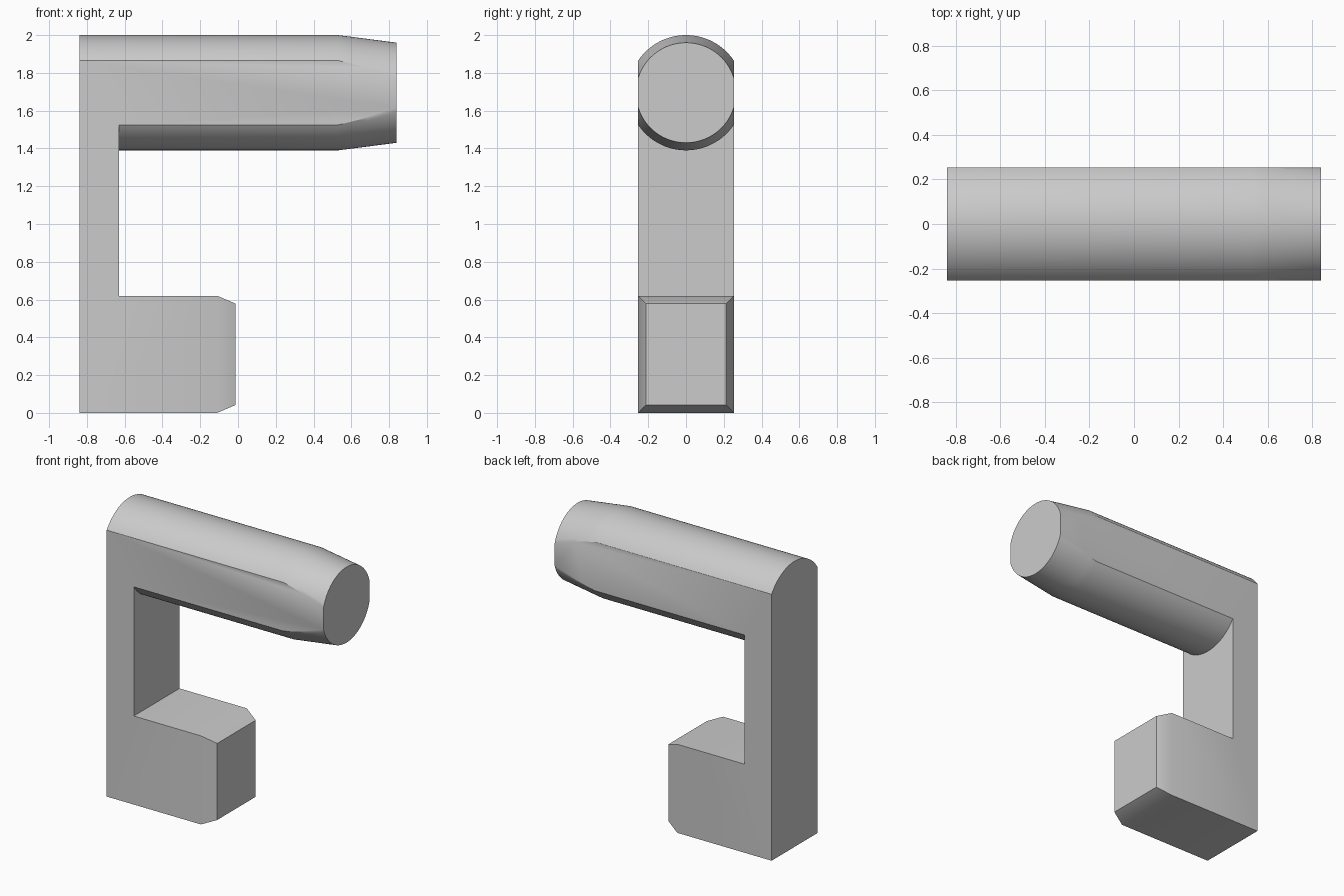
import bpy, bmesh, math

if "Cube" in bpy.data.objects:
    bpy.data.objects.remove(bpy.data.objects["Cube"])

HALF = 0.253      # half thickness of the whole handle
AXIS = 1.695      # height of the arm's centre line
BACK = -0.84

grey = bpy.data.materials.new("plain grey")
grey.use_nodes = True
grey.diffuse_color = (0.6, 0.6, 0.6, 1)
grey.node_tree.nodes["Principled BSDF"].inputs["Base Color"].default_value = (0.6, 0.6, 0.6, 1)


def loft(name, sections):
    """Skin a list of (x, [(y, z), ...]) sections and cap both ends."""
    bm = bmesh.new()
    rings = [[bm.verts.new((x, y, z)) for y, z in pts] for x, pts in sections]
    n = len(rings[0])
    for a, b in zip(rings, rings[1:]):
        for i in range(n):
            j = (i + 1) % n
            bm.faces.new((a[i], a[j], b[j], b[i]))
    bm.faces.new(rings[0])
    bm.faces.new(rings[-1])
    bmesh.ops.recalc_face_normals(bm, faces=bm.faces)
    mesh = bpy.data.meshes.new(name)
    bm.to_mesh(mesh)
    bm.free()
    mesh.materials.append(grey)
    ob = bpy.data.objects.new(name, mesh)
    bpy.context.collection.objects.link(ob)
    return ob


def rect(half, low, high):
    return [(-half, low), (half, low), (half, high), (-half, high)]


def flat_circle(r, steps=32):
    """Circle with its two sides sliced off flat."""
    start = math.acos(HALF / r)
    arc = [start + (math.pi - 2 * start) * i / steps for i in range(steps + 1)]
    angles = arc + [a + math.pi for a in arc]
    return [(r * math.cos(a), AXIS + r * math.sin(a)) for a in angles]


# Round arm with flat sides and a tapering tip
sections = [(BACK, flat_circle(0.305))]
for i in range(7):
    t = i / 6
    sections.append((0.53 + 0.31 * t, flat_circle(0.305 - 0.04 * t)))
handle = loft("handle", sections)

# Upright post and chamfered foot block
post = loft("post", [(BACK, rect(HALF, 0.62, AXIS)), (-0.63, rect(HALF, 0.62, AXIS))])
foot = loft("foot", [(BACK, rect(HALF, 0, 0.62)), (-0.11, rect(HALF, 0, 0.62)),
                     (-0.012, rect(HALF - 0.04, 0.042, 0.578))])

# Join the parts into one solid
bpy.ops.object.select_all(action='DESELECT')
bpy.context.view_layer.objects.active = handle
handle.select_set(True)
for part in (post, foot):
    mod = handle.modifiers.new("join", 'BOOLEAN')
    mod.operation = 'UNION'
    mod.solver = 'EXACT'
    mod.object = part
    bpy.ops.object.modifier_apply(modifier=mod.name)
    bpy.data.objects.remove(part)

# Merge the coplanar seams, then shade
bm = bmesh.new()
bm.from_mesh(handle.data)
bmesh.ops.remove_doubles(bm, verts=bm.verts, dist=0.0005)
bmesh.ops.dissolve_limit(bm, angle_limit=math.radians(0.5), verts=bm.verts, edges=bm.edges)
bm.to_mesh(handle.data)
bm.free()
bpy.ops.object.shade_smooth_by_angle(angle=math.radians(30))
